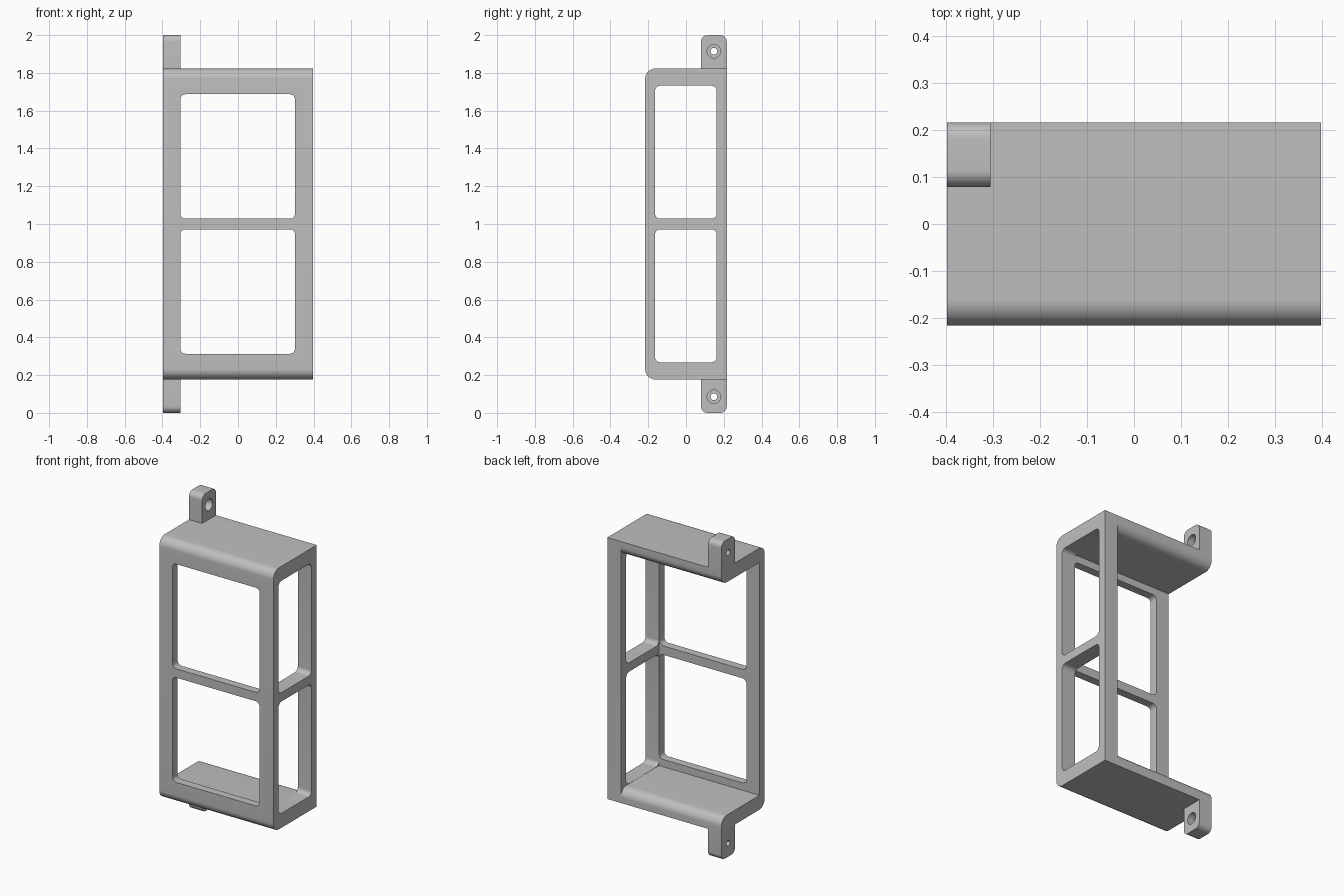
import bpy, bmesh
from math import sin, cos, pi, radians

default = bpy.data.objects.get("Cube")
if default:
    bpy.data.objects.remove(default, do_unlink=True)

grey = bpy.data.materials.new("light_grey")
grey.use_nodes = True
colour = (0.52, 0.52, 0.52, 1)
grey.diffuse_color = colour
grey.node_tree.nodes["Principled BSDF"].inputs["Base Color"].default_value = colour

# Overall dimensions
X, Y = 0.397, 0.216
Z0, Z1 = 0.177, 1.823
PLATE, FRONT, SIDE = 0.09, 0.051, 0.094
BEND = 0.055


def arc(cx, cy, r, start, end, steps=10):
    angles = [radians(start + (end - start) * i / steps) for i in range(steps + 1)]
    return [(cx + r * cos(a), cy + r * sin(a)) for a in angles]


def rounded(u0, v0, u1, v1, radii):
    """Rectangle outline; radii run lower left, lower right, upper right, upper left."""
    spots = [(u0, v0, 1, 1), (u1, v0, -1, 1), (u1, v1, -1, -1), (u0, v1, 1, -1)]
    points = []
    for i, (u, v, su, sv) in enumerate(spots):
        r = radii[i]
        points += arc(u + su * r, v + sv * r, r, 180 + 90 * i, 270 + 90 * i) if r else [(u, v)]
    return points


def circle(u, v, r):
    return arc(u, v, r, 0, 360, 40)[:-1]


def prism(name, outline, axis, lo, hi):
    """Extrude an outline along x (outline in y, z) or y (outline in x, z)."""
    bm = bmesh.new()
    place = (lambda a, b, d: (d, a, b)) if axis == "x" else (lambda a, b, d: (a, d, b))
    ends = [[bm.verts.new(place(a, b, d)) for a, b in outline] for d in (lo, hi)]
    for ring in ends:
        bm.faces.new(ring)
    n = len(outline)
    for i in range(n):
        j = (i + 1) % n
        bm.faces.new((ends[0][i], ends[0][j], ends[1][j], ends[1][i]))
    bmesh.ops.recalc_face_normals(bm, faces=bm.faces)
    mesh = bpy.data.meshes.new(name)
    bm.to_mesh(mesh)
    bm.free()
    mesh.materials.append(grey)
    obj = bpy.data.objects.new(name, mesh)
    bpy.context.collection.objects.link(obj)
    return obj


def activate(obj):
    bpy.ops.object.select_all(action="DESELECT")
    obj.select_set(True)
    bpy.context.view_layer.objects.active = obj


def cut(obj, outline, axis, lo, hi):
    cutter = prism("cutter", outline, axis, lo, hi)
    cutter.hide_render = True
    mod = obj.modifiers.new("cut", "BOOLEAN")
    mod.operation, mod.solver, mod.object = "DIFFERENCE", "EXACT", cutter
    activate(obj)
    bpy.ops.object.modifier_apply(modifier=mod.name)
    bpy.data.objects.remove(cutter, do_unlink=True)


def smooth(obj):
    activate(obj)
    bpy.ops.object.shade_smooth_by_angle(angle=radians(25))


# Frame: outer block with rounded front edges
frame = prism("frame", rounded(-Y, Z0, Y, Z1, (BEND, 0, 0, BEND)), "x", -X, X)

# Hollow, open at the back and one side, with rounded lips on both plates
low, high = Z0 + PLATE, Z1 - PLATE
hollow = [(FRONT - Y, low)] + arc(Y - BEND, low - BEND, BEND, 90, 0)
hollow += [(Y + 0.1, low - BEND), (Y + 0.1, high + BEND)]
hollow += arc(Y - BEND, high + BEND, BEND, 0, -90) + [(FRONT - Y, high)]
cut(frame, hollow, "x", -X - 0.1, X - SIDE)

# Windows: two in the front panel and two in the side panel
BAR, R = 0.028, 0.028
for sign in (-1, 1):
    def window(u0, u1, reach):
        a, b = sorted((1 + sign * BAR, 1 + sign * reach))
        return rounded(u0, a, u1, b, (R,) * 4)
    cut(frame, window(-0.305, X - SIDE - 0.001, 0.687), "y", -Y - 0.1, -Y + 0.1)
    cut(frame, window(FRONT - Y + 0.001, 0.162, 0.732), "x", X - 0.2, X + 0.1)
smooth(frame)

# Mounting tabs with counterbored screw holes
T0, T1, TR = 0.079, -0.305, 0.035
for name, z0, z1, radii, hole in (
        ("upper_tab", Z1, 2, (0, 0, TR, TR), 1.915),
        ("lower_tab", 0, Z0, (TR, TR, 0, 0), 0.085)):
    tab = prism(name, rounded(T0, z0, Y, z1, radii), "x", -X, T1)
    centre = (T0 + Y) / 2
    cut(tab, circle(centre, hole, 0.018), "x", -X - 0.1, T1 + 0.1)
    cut(tab, circle(centre, hole, 0.036), "x", T1 - 0.045, T1 + 0.1)
    smooth(tab)
